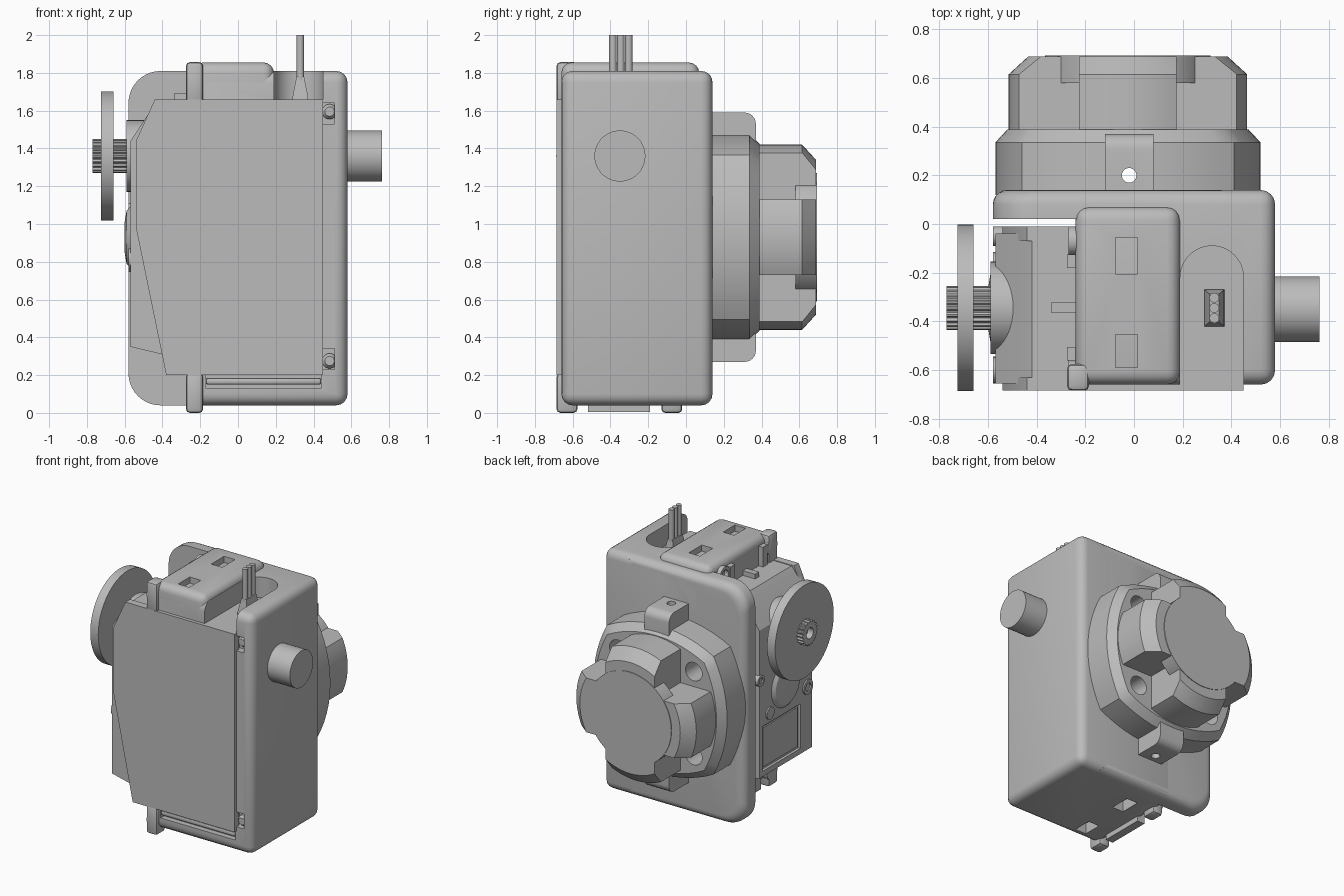
import bpy, bmesh, math
from mathutils import Vector, Matrix

if "Cube" in bpy.data.objects:
    bpy.data.objects.remove(bpy.data.objects["Cube"], do_unlink=True)

grey = bpy.data.materials.new("plain_grey")
grey.use_nodes = True
COLOR = (0.5, 0.5, 0.5, 1)
grey.diffuse_color = COLOR
grey.node_tree.nodes["Principled BSDF"].inputs["Base Color"].default_value = COLOR
parts = []


def finish(name, bm):
    bmesh.ops.recalc_face_normals(bm, faces=bm.faces)
    me = bpy.data.meshes.new(name)
    bm.to_mesh(me)
    bm.free()
    me.materials.append(grey)
    ob = bpy.data.objects.new(name, me)
    bpy.context.collection.objects.link(ob)
    parts.append(ob)
    return ob


def apply_modifiers(ob):
    bpy.context.view_layer.update()
    dg = bpy.context.evaluated_depsgraph_get()
    me = bpy.data.meshes.new_from_object(ob.evaluated_get(dg))
    ob.modifiers.clear()
    ob.data = me


def box(name, x, y, z, bevel=0, segments=4):
    bm = bmesh.new()
    bmesh.ops.create_cube(bm, size=1)
    for v in bm.verts:
        v.co = [(r[0] + r[1]) / 2 + c * (r[1] - r[0]) for c, r in zip(v.co, (x, y, z))]
    if bevel:
        bmesh.ops.bevel(bm, geom=bm.edges[:], offset=bevel, segments=segments,
                        profile=0.5, affect='EDGES')
    return finish(name, bm)


def loft(name, rings):
    """Solid through matching closed rings of points."""
    bm = bmesh.new()
    loops = [[bm.verts.new(p) for p in ring] for ring in rings]
    n = len(loops[0])
    for a, b in zip(loops, loops[1:]):
        for i in range(n):
            bm.faces.new((a[i], a[(i + 1) % n], b[(i + 1) % n], b[i]))
    bm.faces.new(loops[0])
    bm.faces.new(loops[-1])
    return finish(name, bm)


def prism(name, outline, y0, y1):
    return loft(name, [[(x, y, z) for x, z in outline] for y in (y0, y1)])


def turned(name, axis, centre, profile, sides=48, teeth=0.0):
    """Solid of revolution; profile holds (position along axis, radius)."""
    rings = []
    for t, r in profile:
        ring = []
        for i in range(sides):
            a = 2 * math.pi * i / sides
            k = r - teeth * (i // 2 % 2)
            u, v = k * math.cos(a), k * math.sin(a)
            ring.append({'X': (t, centre[0] + u, centre[1] + v),
                         'Y': (centre[0] + u, t, centre[1] + v),
                         'Z': (centre[0] + u, centre[1] + v, t)}[axis])
        rings.append(ring)
    return loft(name, rings)


def carve(ob, *tools, op='DIFFERENCE'):
    for tool in tools:
        m = ob.modifiers.new("cut", 'BOOLEAN')
        m.operation, m.object, m.solver = op, tool, 'EXACT'
    apply_modifiers(ob)
    for tool in tools:
        parts.remove(tool)
        bpy.data.objects.remove(tool, do_unlink=True)


# Outer housing with cable slot, screw notches and underside windows
shell = box("housing", (-.24, .58), (-.66, .14), (.04, 1.81), .06)
cuts = [box("cutter", (.19, .45), (-.8, -.22), (1.66, 2)),
        turned("cutter", 'Z', (.32, -.22), [(1.66, .13), (2, .13)]),
        box("cutter", (-.17, .44), (-.8, -.62), (.13, .22))]
for z in (.23, 1.53):
    cuts.append(box("cutter", (.44, .51), (-.8, -.61), (z, z + .11)))
WINDOWS = ((-.59, -.455), (-.205, -.055))
for y in WINDOWS:
    cuts.append(box("cutter", (-.075, .015), y, (-.1, .12)))
carve(shell, *cuts)
for z in (.275, 1.595):
    turned("housing_screw", 'Y', (.485, z), [(-.65, .025), (-.63, .04), (-.55, .04)], 20)
box("lower_bar", (-.17, .44), (-.66, -.6), (.15, .185), .012, 2)

# Rear mounting plate with large rounded outer corners
plate_outline = [(.4, .04), (.4, 1.81)]
for cz, start in ((1.64, 90), (.21, 180)):
    for i in range(11):
        a = math.radians(start + 9 * i)
        plate_outline.append((-.41 + .17 * math.cos(a), cz + .17 * math.sin(a)))


def inset(outline, d):
    cx, cz, hx, hz = -.09, .925, .49, .885
    return [(cx + (x - cx) * (1 - d / hx), cz + (z - cz) * (1 - d / hz)) for x, z in outline]


layers = [(.02, 0), (.08, 0)]
layers += [(.08 + .06 * math.sin(a), .06 * (1 - math.cos(a)))
           for a in (math.radians(18 * i) for i in range(1, 6))]
loft("rear_plate", [[(x, y, z) for x, z in inset(plate_outline, d)] for y, d in layers])

# Motor case: front cover, core and back cover
cover = [(.45, .2), (.45, 1.66), (-.44, 1.66), (-.54, 1.44), (-.54, .98), (-.38, .2)]
prism("front_cover", cover, -.685, -.63)
prism("back_cover", cover, -.07, -.01)
core = prism("gear_case", [(.4, .22), (.4, 1.655), (-.42, 1.655), (-.45, 1.62), (-.57, 1.44),
                           (-.57, .35), (-.36, .3), (-.36, .22)], -.655, -.04)
carve(core, box("cutter", (-.7, -.55), (-.52, -.08), (.39, .72)))
box("label_panel", (-.56, -.54), (-.5, -.1), (.41, .7))
turned("output_boss", 'X', (-.345, 1.36), [(-.59, .19), (-.45, .19)])
turned("gear_dome", 'X', (-.345, .93), [(-.6, .08), (-.59, .14), (-.565, .17)])
for y, z, r in ((-.6, .815, .055), (-.16, .79, .045), (-.05, 1.07, .04)):
    boss = turned("case_screw", 'X', (y, z), [(-.58, r), (-.45, r)], 24)
    if y != -.16:
        carve(boss, turned("cutter", 'X', (y, z), [(-.7, r * .6), (-.565, r * .6)], 6))
box("case_rib", (-.34, -.22), (-.365, -.32), (1.64, 1.69))

# Raised lid with two windows
lid = box("lid", (-.24, .19), (-.66, .07), (1.55, 1.855), .055)
carve(lid, *[box("cutter", (-.075, .015), y, (1.76, 2)) for y in WINDOWS])
for y in (-.56, -.18):
    box("lid_latch", (-.275, -.2), (y, y + .055), (1.64, 1.8))

# Clips, mirrored at top and bottom
for z0, z1, hz in ((1.64, 1.857, 1.76), (0, .21, .1)):
    box("front_clip", (-.275, -.185), (-.685, -.575), (z0, z1), .02, 2)
    for y in (-.62, -.07):
        ear = turned("clip_ring", 'X', (y, hz), [(-.27, .06), (-.2, .06)], 28)
        carve(ear, turned("cutter", 'X', (y, hz), [(-.3, .038), (-.23, .038)], 24))
box("bottom_clip", (-.27, -.185), (-.13, -.02), (0, .21), .02, 2)
box("bottom_rib", (-.25, -.19), (-.52, -.19), (.005, .2))

# Output wheel, splined shaft and side boss
turned("output_wheel", 'X', (-.345, 1.36), [(-.725, .342), (-.66, .342)], 72)
spline = turned("splined_shaft", 'X', (-.345, 1.36), [(-.77, .09), (-.56, .09)], 80, .01)
carve(spline, turned("cutter", 'X', (-.345, 1.36), [(-.9, .04), (-.7, .04)], 24))
turned("side_boss", 'X', (-.35, 1.36), [(.5, .135), (.763, .135)])

# Cable plug and three wires
loft("cable_plug", [[(.33 + sx * w, -.345 + sy * d, z) for sx, sy in
                     ((-1, -1), (1, -1), (1, 1), (-1, 1))]
                    for z, w, d in ((1.64, .042, .078), (1.68, .04, .075), (1.78, .02, .058))])
for y in (-.387, -.345, -.303):
    turned("wire", 'Z', (.33, y), [(1.7, .02), (2, .02)], 16)

# Rear flange: four bowed sides meeting at corners, chamfered rim
CX, CZ = -.025, .93
bow = []
RAD, HALF = .915, .435
sweep = math.asin(HALF / RAD)
for side in range(4):
    turn = Matrix.Rotation(side * math.pi / 2, 2)
    for i in range(12):
        a = -sweep + 2 * sweep * i / 12
        bow.append(turn @ Vector((.545 - RAD + RAD * math.cos(a), RAD * math.sin(a))))
flange = loft("rear_flange", [[(CX + p.x * s, y, CZ + p.y * s) for p in bow]
                              for y, s in ((.12, 1), (.335, 1), (.388, .91))])
pin_hole = [(0, .03), (2, .03)]
carve(flange, turned("cutter", 'Z', (-.02, .2), pin_hole, 24),
      *[turned("cutter", 'Y', (CX + sx * .31, CZ + sz * .31), [(.2, .068), (.6, .068)], 28)
        for sx in (-1, 1) for sz in (-1, 1)])

# Flange lugs with rounded outer corner and a pin hole
for s in (1, -1):
    rounded = [(.12, .45), (.12, .66), (.31, .66)]
    rounded += [(.31 + .06 * math.sin(a), .6 + .06 * math.cos(a))
                for a in (math.radians(15 * i) for i in range(1, 7))]
    rounded += [(.37, .45)]
    lug = loft("flange_lug", [[(x, y, CZ + s * z) for y, z in rounded] for x in (-.12, .08)])
    carve(lug, turned("cutter", 'Z', (-.02, .2), pin_hole, 24))

# Rear knob: four chamfered arms around a centre disc
for wx, wz in ((.2, .6), (.6, .2)):
    arm = turned("knob_arms", 'Y', (CX, CZ), [(.37, .49), (.615, .49), (.688, .41)], 72)
    carve(arm, box("cutter", (CX - wx, CX + wx), (.3, .8), (CZ - wz, CZ + wz)), op='INTERSECT')
turned("knob_disc", 'Y', (CX, CZ), [(.58, .34), (.693, .34)], 72)

# Smooth shading with sharp edges kept
bpy.ops.object.select_all(action='DESELECT')
for ob in parts:
    ob.select_set(True)
bpy.context.view_layer.objects.active = shell
bpy.ops.object.shade_smooth_by_angle(angle=math.radians(30))
